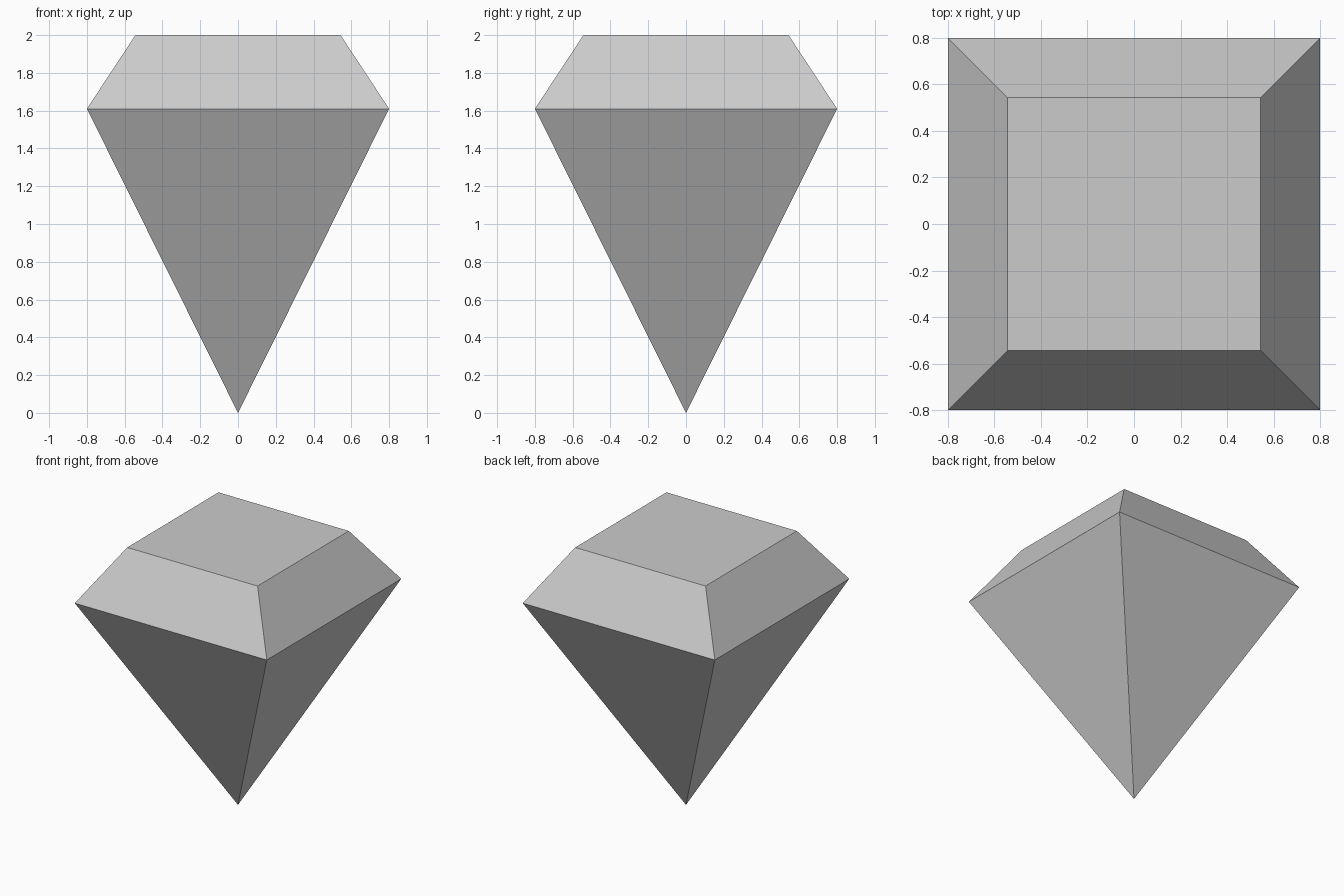
import bpy, bmesh

if "Cube" in bpy.data.objects:
    bpy.data.objects.remove(bpy.data.objects["Cube"])

# Gem profile: (half width, height) from girdle to table
GIRDLE = (0.80, 1.61)
TABLE = (0.543, 2.0)


def square_ring(bm, half, z):
    return [bm.verts.new((sx * half, sy * half, z))
            for sx, sy in ((-1, -1), (1, -1), (1, 1), (-1, 1))]


bm = bmesh.new()
tip = bm.verts.new((0, 0, 0))
girdle = square_ring(bm, *GIRDLE)
table = square_ring(bm, *TABLE)

# Flat table on top, sloped crown facets and lower facets meeting at the tip
bm.faces.new(table)
for i in range(4):
    j = (i + 1) % 4
    bm.faces.new((girdle[i], girdle[j], table[j], table[i]))
    bm.faces.new((tip, girdle[j], girdle[i]))

bmesh.ops.recalc_face_normals(bm, faces=bm.faces)
mesh = bpy.data.meshes.new("gem")
bm.to_mesh(mesh)
bm.free()
bpy.context.collection.objects.link(bpy.data.objects.new("gem", mesh))
